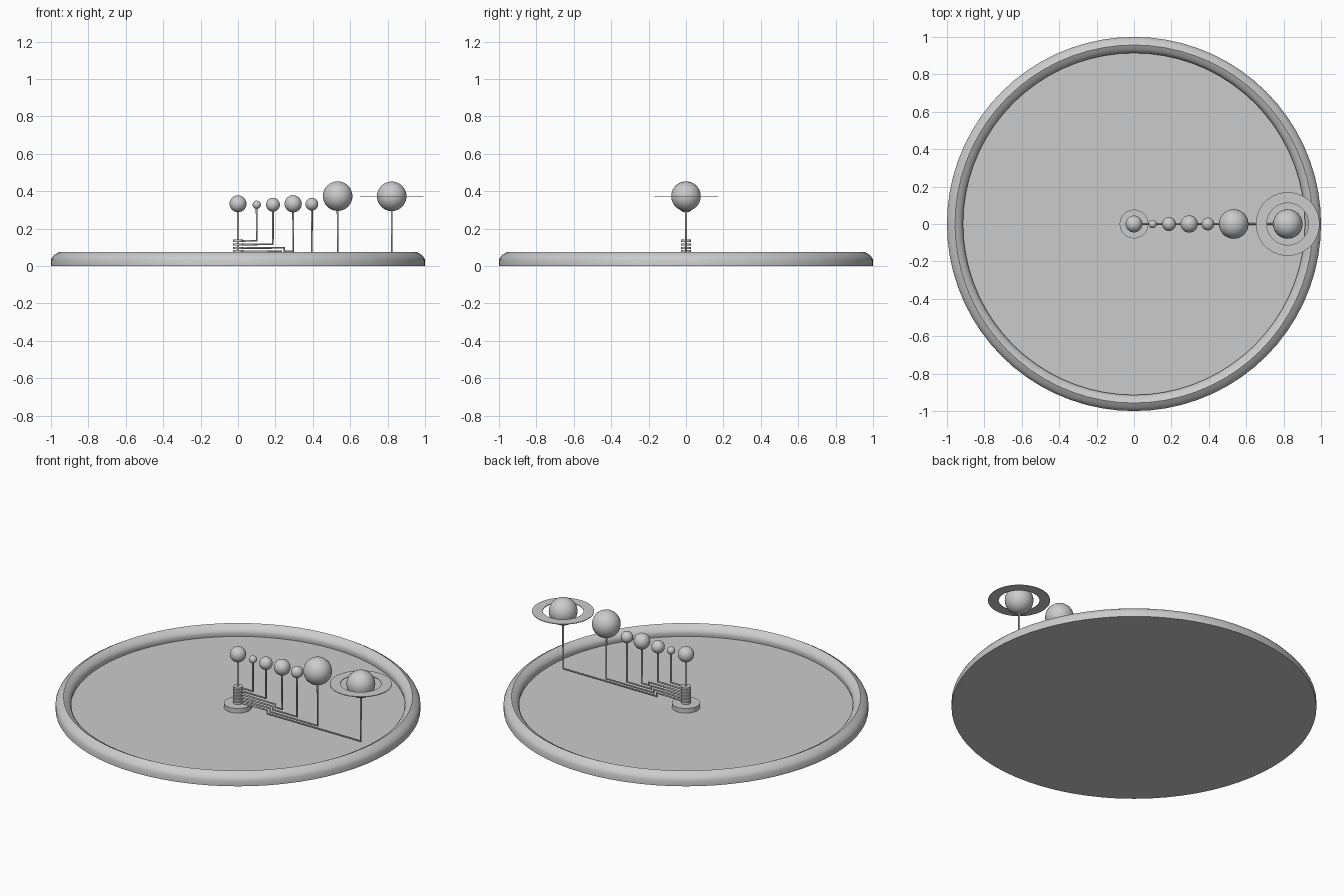
import bpy, bmesh, math
from mathutils import Vector

if "Cube" in bpy.data.objects:
    bpy.data.objects.remove(bpy.data.objects["Cube"])


def lathe(name, profile, x=0, z=0, n=64, closed=False):
    """Revolve (radius, height) points around a vertical axis at x."""
    bm = bmesh.new()
    vs = [bm.verts.new((r, 0, h)) for r, h in profile]
    pairs = list(zip(vs, vs[1:])) + ([(vs[-1], vs[0])] if closed else [])
    es = [bm.edges.new(p) for p in pairs]
    bmesh.ops.spin(bm, geom=vs + es, cent=(0, 0, 0), axis=(0, 0, 1),
                   angle=math.tau, steps=n)
    bmesh.ops.remove_doubles(bm, verts=bm.verts, dist=1e-5)
    bmesh.ops.recalc_face_normals(bm, faces=bm.faces)
    me = bpy.data.meshes.new(name)
    bm.to_mesh(me)
    bm.free()
    ob = bpy.data.objects.new(name, me)
    ob.location = (x, 0, z)
    bpy.context.collection.objects.link(ob)
    smooth(ob, 40)
    return ob


def smooth(ob, deg):
    bpy.ops.object.select_all(action='DESELECT')
    ob.select_set(True)
    bpy.context.view_layer.objects.active = ob
    bpy.ops.object.shade_smooth_by_angle(angle=math.radians(deg))


def disc(name, r, z0, z1):
    return lathe(name, [(0, z0), (r, z0), (r, z1), (0, z1)], n=32)


def sphere(name, x, z, r):
    bpy.ops.mesh.primitive_uv_sphere_add(segments=32, ring_count=16, radius=r,
                                         location=(x, 0, z))
    bpy.context.object.name = name
    bpy.ops.object.shade_smooth()


def rod(name, pts, r=0.0055):
    """Round rod following a bent path in the xz plane."""
    cu = bpy.data.curves.new(name, 'CURVE')
    cu.dimensions = '3D'
    cu.bevel_depth = r
    cu.bevel_resolution = 2
    cu.use_fill_caps = True
    sp = cu.splines.new('POLY')
    sp.points.add(len(pts) - 1)
    for p, (x, z) in zip(sp.points, pts):
        p.co = (x, 0, z, 1)
    bpy.context.collection.objects.link(bpy.data.objects.new(name, cu))


# Round tray with raised, rounded rim
lathe("base_tray", [(0, 0), (1, 0), (1, .034), (.994, .046), (.982, .06),
                    (.957, .075), (.932, .062), (.919, .047), (.914, .032),
                    (.918, .012), (0, .012)], n=72)

# Hub, centre column and central ball
disc("hub_foot", .077, .01, .04)
rod("centre_column", [(0, .03), (0, .31)], .0065)
sphere("central_ball", 0, .333, .045)

# Arms: ball x, ball z, ball radius, collar z, step x (None = straight), outer z
arms = [
    (.100, .328, .022, .135, None, .135),
    (.187, .328, .037, .116, None, .116),
    (.295, .333, .046, .097, .248, .079),
    (.395, .331, .034, .079, .232, .060),
    (.533, .374, .079, .062, .215, .042),
    (.822, .373, .079, .046, .196, .027),
]
for i, (x, z, r, cz, sx, oz) in enumerate(arms, 1):
    disc(f"collar_{i}", .027, cz - .006, cz + .006)
    path = [(0, cz)] + ([(sx, cz), (sx, oz)] if sx else []) + [(x, oz), (x, z)]
    rod(f"arm_{i}", path)
    sphere(f"planet_{i}", x, z, r)

# Flat ring round the outermost planet
lathe("planet_ring", [(.112, -.002), (.17, -.002), (.17, .002), (.112, .002)],
      x=.822, z=.373, n=64, closed=True)
